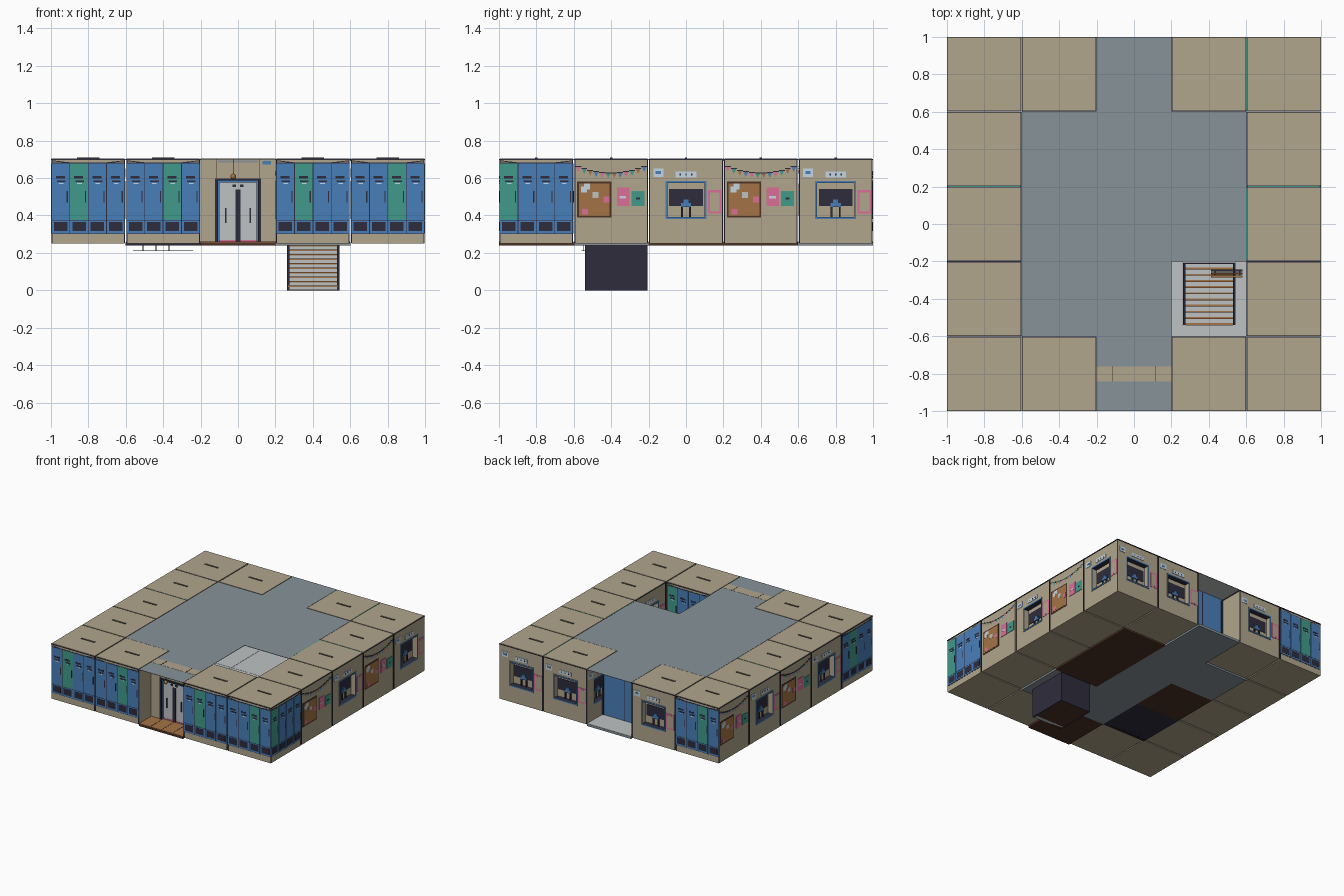
import bpy, bmesh, math
from mathutils import Matrix, Vector

if "Cube" in bpy.data.objects:
    bpy.data.objects.remove(bpy.data.objects["Cube"])

def lin(c):
    c /= 255
    return c / 12.92 if c < 0.04 else ((c + 0.055) / 1.055) ** 2.4

COLOURS = {"tan": (177, 166, 140), "blue": (73, 127, 185), "teal": (64, 154, 138),
           "navy": (46, 44, 60), "light_grey": (190, 194, 196), "slate": (135, 147, 153),
           "brown": (78, 50, 37), "wood": (164, 116, 70), "pink": (218, 110, 152),
           "pale_blue": (196, 214, 226)}
NAMES = list(COLOURS)
MATS = []
for n, c in COLOURS.items():
    m = bpy.data.materials.new(n)
    m.diffuse_color = (*[lin(v) for v in c], 1)
    m.use_nodes = True
    m.node_tree.nodes["Principled BSDF"].inputs["Base Color"].default_value = m.diffuse_color
    MATS.append(m)

C = 0.4  # module size
parts = {}

def get(name):
    if name not in parts:
        parts[name] = bmesh.new()
    return parts[name]

def box(name, x0, x1, y0, y1, z0, z1, col, M=Matrix(), top=None, bottom=None):
    """Axis box between limits, moved by M; top and bottom may have own colours."""
    T = Matrix.Translation(((x0 + x1) / 2, (y0 + y1) / 2, (z0 + z1) / 2))
    S = Matrix.Diagonal((x1 - x0, y1 - y0, z1 - z0, 1))
    r = bmesh.ops.create_cube(get(name), size=1, matrix=M @ T @ S)
    for f in {f for v in r["verts"] for f in v.link_faces}:
        f.normal_update()
        c = top if f.normal.z > 0.9 else bottom if f.normal.z < -0.9 else col
        f.material_index = NAMES.index(c or col)

def plate(name, M, u0, u1, z0, z1, col, d):
    """Thin plate on a module face, d thousandths proud of the wall."""
    box(name, u0, u1, -0.195 - d / 1000, -0.194, z0, z1, col, M)

def shape(name, M, pts, col, d=3.5):
    """Flat polygon on a module face."""
    bm = get(name)
    vs = [bm.verts.new(M @ Vector((u, -0.195 - d / 1000, z))) for u, z in pts]
    bm.faces.new(vs).material_index = NAMES.index(col)

def face_matrix(i, j, deg):
    return Matrix.Translation((i * C, j * C, 0)) @ Matrix.Rotation(math.radians(deg), 4, 'Z')

# ---- facade designs
def lockers(M, teal):
    n = "lockers"
    plate(n, M, -0.195, 0.195, 0.3, 0.682, "navy", 1.5)
    for k in range(4):
        u = -0.147 + k * 0.098
        c = "teal" if k == teal else "blue"
        plate(n, M, u - 0.047, u + 0.047, 0.377, 0.678, c, 3)
        plate(n, M, u - 0.047, u + 0.047, 0.303, 0.374, "blue", 3)
        plate(n, M, u - 0.036, u + 0.036, 0.316, 0.366, "navy", 4)
        plate(n, M, u - 0.026, u + 0.022, 0.597, 0.61, "navy", 4)
        plate(n, M, u - 0.02, u + 0.026, 0.578, 0.588, "navy", 4)
        plate(n, M, u - 0.01, u + 0.015, 0.568, 0.574, "pale_blue", 4)
        plate(n, M, u + 0.032, u + 0.038, 0.47, 0.53, "navy", 5)
    # cord dipping from both top corners
    shape(n, M, ((-0.194, 0.69), (-0.1, 0.679), (-0.1, 0.684), (-0.194, 0.695)), "navy")
    shape(n, M, ((0.1, 0.679), (0.194, 0.69), (0.194, 0.695), (0.1, 0.684)), "navy")

def window(M):
    n = "windows"
    # recess and its frame
    box("window_cutters", -0.1, 0.1, -0.21, -0.155, 0.391, 0.574, "tan", M, "navy", "navy")
    for a, b in ((-0.11, -0.1), (0.1, 0.11)):
        plate(n, M, a, b, 0.38, 0.585, "blue", 4)
    for a, b in ((0.38, 0.391), (0.574, 0.585)):
        plate(n, M, -0.1, 0.1, a, b, "blue", 4)
    # dark pane, screen and legs inside
    box(n, -0.09, 0.09, -0.158, -0.154, 0.45, 0.542, "navy", M)
    box(n, -0.028, 0.028, -0.166, -0.156, 0.445, 0.468, "blue", M)
    box(n, -0.013, 0.013, -0.166, -0.156, 0.468, 0.485, "blue", M)
    for u in (-0.022, 0.022):
        box(n, u - 0.005, u + 0.005, -0.165, -0.155, 0.391, 0.45, "navy", M)
    # picture outline and signs
    plate(n, M, 0.118, 0.19, 0.41, 0.535, "pink", 2)
    plate(n, M, 0.128, 0.18, 0.422, 0.523, "tan", 3)
    plate(n, M, -0.175, -0.12, 0.607, 0.65, "pale_blue", 3)
    plate(n, M, -0.162, -0.134, 0.622, 0.637, "blue", 4)
    plate(n, M, -0.055, 0.055, 0.604, 0.634, "pale_blue", 3)
    for u in (-0.03, 0, 0.03):
        plate(n, M, u - 0.004, u + 0.004, 0.614, 0.624, "navy", 4)

def board(M):
    n = "notice_boards"
    plate(n, M, -0.182, 0.002, 0.388, 0.582, "brown", 2)
    plate(n, M, -0.172, -0.008, 0.398, 0.572, "wood", 3)
    for u, z, c in ((-0.145, 0.54, "pale_blue"), (-0.085, 0.51, "light_grey"),
                    (-0.13, 0.555, "pale_blue"), (-0.025, 0.485, "pink"), (-0.14, 0.42, "pink")):
        plate(n, M, u - 0.016, u + 0.016, z - 0.016, z + 0.016, c, 4)
    plate(n, M, 0.03, 0.098, 0.45, 0.55, "pink", 3)
    plate(n, M, 0.108, 0.178, 0.45, 0.532, "teal", 3)
    plate(n, M, 0.045, 0.08, 0.492, 0.503, "pale_blue", 4)
    plate(n, M, 0.132, 0.153, 0.485, 0.495, "navy", 4)
    cols = ("pink", "teal", "wood", "blue")
    for k in range(12):  # sagging bunting
        u = -0.176 + k * 0.032
        z = 0.625 + 1.1 * u * u
        plate("bunting", M, u - 0.016, u + 0.016, z, z + 0.005, "navy", 3)
        shape("bunting", M, ((u - 0.012, z), (u, z - 0.026), (u + 0.012, z)), cols[k % 4])

# ---- wall modules around the edge (all but the two doorways)
cells = [(i, j) for i in range(-2, 3) for j in range(-2, 3)
         if (abs(i) == 2 or abs(j) == 2) and i != 0]
for i, j in cells:
    M = Matrix.Translation((i * C, j * C, 0))
    box("wall_modules", -0.195, 0.195, -0.195, 0.195, 0.25, 0.696, "tan", M)
    box("roof_trim", -0.199, 0.199, -0.199, 0.199, 0.697, 0.702, "navy", M)
    box("roof_panels", -0.195, 0.195, -0.195, 0.195, 0.70, 0.705, "tan", M)
    box("roof_handles", -0.06, 0.06, -0.006, 0.006, 0.704, 0.71, "navy", M, "tan")
    for a in (-0.194, 0.194):  # dark upright edges
        for b in (-0.194, 0.194):
            box("edge_trim", a - 0.0025, a + 0.0025, b - 0.0025, b + 0.0025, 0.252, 0.697, "navy", M)
# teal strips in the roof seams
for s in (-1, 1):
    box("seam_strips", s * 0.8 - 0.19, s * 0.8 + 0.19, 0.197, 0.203, 0.69, 0.7035, "teal")
for y in (0.0, 0.8):
    box("seam_strips", 0.597, 0.603, y - 0.19, y + 0.19, 0.69, 0.7035, "teal")

# outside faces
for i, t in ((-2, 1), (-1, 2), (1, 1), (2, 2)):
    lockers(face_matrix(i, -2, 0), t)
lockers(face_matrix(2, -2, 90), 0)
lockers(face_matrix(-2, 2, 180), 2)
lockers(face_matrix(-2, -2, 270), 1)
for j in (-1, 1):
    board(face_matrix(2, j, 90))
    window(face_matrix(2, j + 1, 90))
    window(face_matrix(-2, j, 270))
    board(face_matrix(-2, j + 1, 270))
for i in (-1, 1, 2):
    window(face_matrix(i, 2, 180))
# inside faces
for i in (-1, 1):
    lockers(face_matrix(i, -2, 180), 0)
    board(face_matrix(i, 2, 0))
for j in (-1, 0, 1):
    window(face_matrix(2, j, 270))
    window(face_matrix(-2, j, 90))
window(face_matrix(1, 2, 270))

# ---- floors and ceiling, leaving the stairwell open
dark = {(1, 0): "brown", (1, 1): "brown", (-1, 0): "brown", (0, -2): "brown", (-1, -1): "navy"}
def ceiling(x0, x1, y0, y1):
    box("ceiling", x0, x1, y0, y1, 0.7, 0.703, "slate", bottom="light_grey")
for i, j in [(i, j) for i in (-1, 0, 1) for j in (-1, 0, 1)] + [(0, -2), (0, 2)]:
    M = Matrix.Translation((i * C, j * C, 0))
    if (i, j) != (1, -1):
        top = "wood" if (i, j) == (0, -2) else "light_grey"
        box("floor", -0.2, 0.2, -0.2, 0.2, 0.24, 0.256, dark.get((i, j), "slate"), M)
        box("floor_top", -0.199, 0.199, -0.199, 0.199, 0.255, 0.26, top, M)
        if j != -2:
            ceiling(i * C - 0.2, i * C + 0.2, j * C - 0.2, j * C + 0.2)
ceiling(-0.2, 0.2, -0.76, -0.6)
ceiling(-0.2, 0.2, -1, -0.84)
for k in range(1, 4):  # plank joints on the porch
    box("porch_joints", -0.202 + k * 0.1, -0.198 + k * 0.1, -0.998, -0.84, 0.255, 0.261, "brown")
for x0, x1, y0, y1 in ((0.2, 0.26, -0.6, -0.2), (0.54, 0.6, -0.6, -0.2), (0.26, 0.54, -0.6, -0.54)):
    box("stairwell_floor", x0, x1, y0, y1, 0.24, 0.256, "slate", top="light_grey")

# ---- stairs going down under the floor
for k in range(10):
    y, z = -0.54 + 0.033 * k, 0.024 * (k + 1)
    box("stair_treads", 0.268, 0.532, y + 0.003, y + 0.035, z - 0.024, z, "light_grey")
    box("stair_nosings", 0.268, 0.532, y, y + 0.01, z - 0.007, z + 0.002, "wood")
box("stair_base", 0.264, 0.538, -0.538, -0.208, 0, 0.004, "brown")
for x in (0.262, 0.53):
    box("stair_walls", x, x + 0.012, -0.54, -0.208, 0, 0.262, "navy")
    box("stair_rails", x + 0.002, x + 0.008, -0.54, -0.21, 0.32, 0.328, "blue")
    for y in (-0.54, -0.375, -0.214):
        box("stair_rails", x + 0.002, x + 0.008, y, y + 0.006, 0.26, 0.32, "navy")
box("stair_walls", 0.262, 0.542, -0.214, -0.206, 0, 0.255, "navy")
# bench beside the stairwell
for k in range(3):
    box("bench", 0.41, 0.58, -0.285 + k * 0.016, -0.274 + k * 0.016, 0.33, 0.337, ("wood", "brown", "navy")[k])
for x in (0.43, 0.56):
    box("bench", x, x + 0.008, -0.28, -0.245, 0.256, 0.33, "navy")
# thin rack hanging under the floor
box("under_rack", -0.56, -0.24, -0.56, -0.54, 0.21, 0.213, "navy")
for x in (-0.51, -0.44, -0.37):
    box("under_rack", x, x + 0.004, -0.552, -0.548, 0.213, 0.241, "navy")

# ---- front doorway
for s in (-1, 1):
    def pair(name, u0, u1, *rest):
        a, b = sorted((s * u0, s * u1))
        box(name, a, b, *rest)
    pair("door_wall", 0.118, 0.2, -0.84, -0.76, 0.255, 0.704, "tan")
    pair("door_frame", 0.107, 0.122, -0.846, -0.754, 0.26, 0.596, "navy")
    pair("front_doors", 0.014, 0.1, -0.825, -0.775, 0.27, 0.575, "light_grey")
    pair("door_frame", 0.1, 0.108, -0.836, -0.764, 0.26, 0.59, "blue")
    pair("door_handles", 0.062, 0.069, -0.833, -0.767, 0.36, 0.44, "navy")
    pair("lintel_joints", 0.111, 0.116, -0.841, -0.759, 0.6, 0.705, "brown")
    pair("door_labels", 0.01, 0.03, -0.832, -0.768, 0.552, 0.566, "navy")
box("door_wall", -0.118, 0.118, -0.84, -0.76, 0.594, 0.704, "tan")
box("door_frame", -0.122, 0.122, -0.846, -0.754, 0.586, 0.598, "navy")
box("door_frame", -0.1, 0.1, -0.836, -0.764, 0.575, 0.587, "blue")
box("door_frame", -0.014, 0.014, -0.828, -0.772, 0.26, 0.54, "navy")
box("door_frame", -0.1, 0.1, -0.827, -0.773, 0.26, 0.27, "pink")
box("door_frame", -0.014, 0.014, -0.826, -0.774, 0.54, 0.575, "light_grey")
box("transom_strip", -0.108, 0.108, -0.842, -0.758, 0.684, 0.694, "slate")
box("wall_sign", 0.13, 0.175, -0.847, -0.839, 0.672, 0.692, "blue")
# hanging lamp over the porch
box("lamp_cord", -0.027, -0.023, -0.902, -0.898, 0.62, 0.7, "navy")
bmesh.ops.create_uvsphere(get("lamp_globe"), u_segments=10, v_segments=6, radius=0.016,
                          matrix=Matrix.Translation((-0.025, -0.9, 0.608)))
for f in get("lamp_globe").faces:
    f.material_index = NAMES.index("wood")

# ---- back doorway
box("back_doors", -0.196, 0.196, 0.78, 0.8, 0.26, 0.699, "blue")
box("back_door_gap", -0.003, 0.003, 0.778, 0.802, 0.26, 0.69, "navy")
for s in (-1, 1):
    box("back_door_frame", s * 0.192 - 0.006, s * 0.192 + 0.006, 0.776, 0.806, 0.26, 0.69, "navy")

# ---- turn every part into an object
objs = {}
for name, bm in parts.items():
    me = bpy.data.meshes.new(name)
    bm.to_mesh(me)
    bm.free()
    for m in MATS:
        me.materials.append(m)
    objs[name] = bpy.data.objects.new(name, me)
    bpy.context.collection.objects.link(objs[name])

# ---- cut the window recesses, then drop the cutters
walls, cutter = objs["wall_modules"], objs["window_cutters"]
cutter.hide_render = True
mod = walls.modifiers.new("window_recesses", 'BOOLEAN')
mod.operation, mod.solver, mod.object = 'DIFFERENCE', 'EXACT', cutter
bpy.context.view_layer.update()
cut = bpy.data.meshes.new_from_object(walls.evaluated_get(bpy.context.evaluated_depsgraph_get()))
walls.modifiers.clear()
walls.data = cut
bpy.data.objects.remove(cutter)
